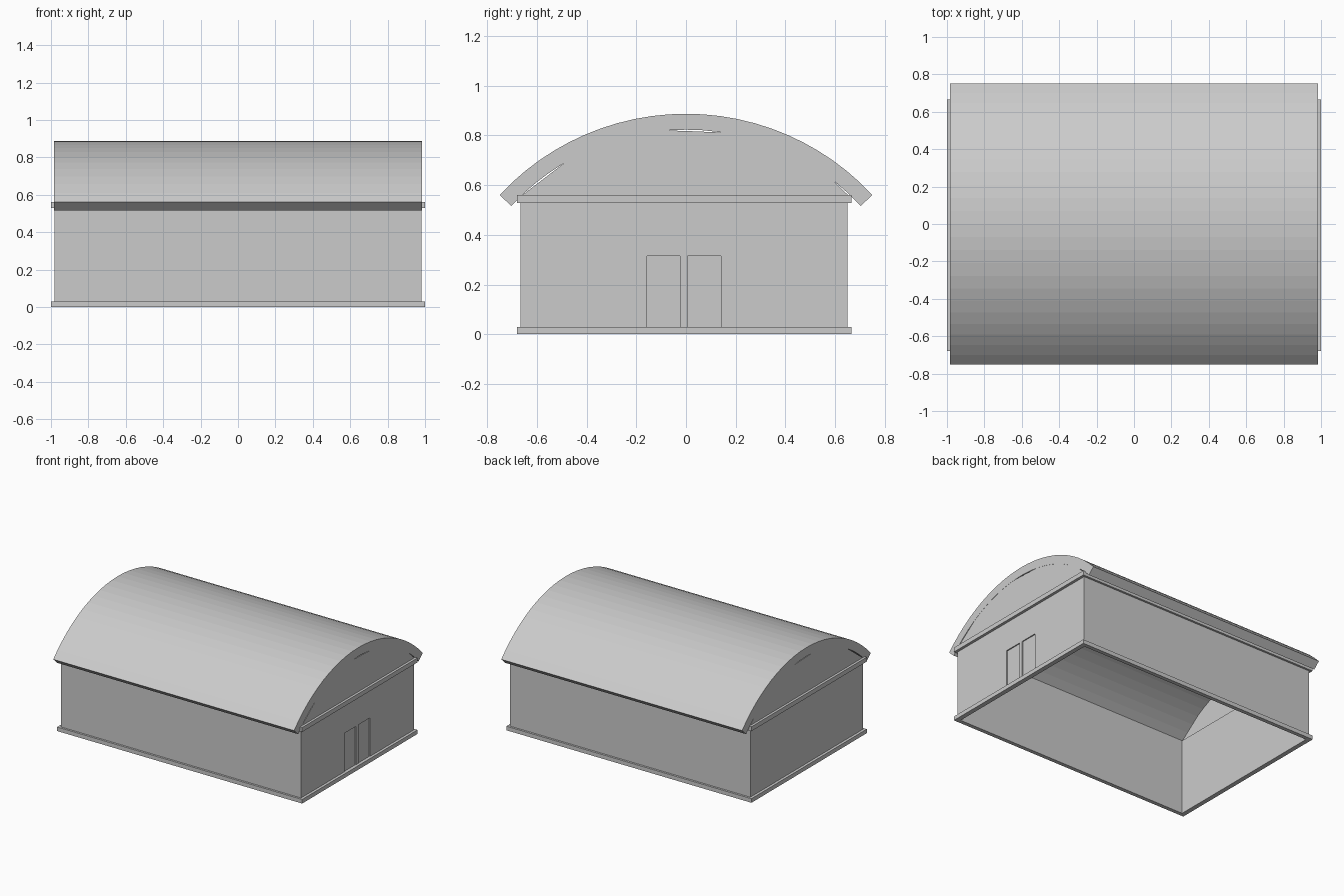
import bpy
from math import sin, cos, asin, sqrt

if "Cube" in bpy.data.objects:
    bpy.data.objects.remove(bpy.data.objects["Cube"])

CY = -0.0075          # the walls sit slightly towards the front
ARC_Z = -0.137        # centre height of the roof arc
R_OUT, R_IN = 1.024, 0.96


def mesh_object(name, verts, faces):
    me = bpy.data.meshes.new(name)
    me.from_pydata(verts, [], faces)
    me.update()
    ob = bpy.data.objects.new(name, me)
    bpy.context.collection.objects.link(ob)
    return ob


def ring(name, hx, hy, z0, z1, t):
    """Open rectangular frame with outer half sizes hx, hy and thickness t."""
    corners = [(-1, -1), (1, -1), (1, 1), (-1, 1)]
    v = []
    for d in (0, t):
        for z in (z0, z1):
            v += [(sx * (hx - d), CY + sy * (hy - d), z) for sx, sy in corners]
    f = []
    for i in range(4):
        j = (i + 1) % 4
        f += [(i, j, 4 + j, 4 + i), (8 + j, 8 + i, 12 + i, 12 + j),
              (4 + i, 4 + j, 12 + j, 12 + i), (j, i, 8 + i, 8 + j)]
    return mesh_object(name, v, f)


def box(name, x0, x1, y0, y1, z0, z1):
    bpy.ops.mesh.primitive_cube_add(size=1, location=((x0 + x1) / 2, (y0 + y1) / 2, (z0 + z1) / 2))
    ob = bpy.context.object
    ob.name = name
    ob.scale = (x1 - x0, y1 - y0, z1 - z0)
    return ob


def extrude_x(name, profile, x0, x1):
    """Extrude a counter-clockwise (y, z) profile along x."""
    n = len(profile)
    v = [(x, y, z) for x in (x0, x1) for y, z in profile]
    f = [tuple(reversed(range(n))), tuple(range(n, 2 * n))]
    f += [(i, (i + 1) % n, n + (i + 1) % n, n + i) for i in range(n)]
    return mesh_object(name, v, f)


# Walls, base band and eaves band
walls = ring("walls", 0.98, 0.6575, 0.0, 0.56, 0.014)
ring("base_band", 1.0, 0.6725, 0.0, 0.03, 0.024)
ring("eaves_band", 1.0, 0.6725, 0.528, 0.561, 0.024)

# Two shallow door recesses in the right end wall
for i, (y0, y1) in enumerate([(-0.157, -0.024), (0.006, 0.14)]):
    cutter = box(f"door_cutter_{i + 1}", 0.972, 1.05, y0, y1, 0.02, 0.314)
    cutter.hide_render = True
    cutter.hide_viewport = True
    mod = walls.modifiers.new("door_recess", 'BOOLEAN')
    mod.operation = 'DIFFERENCE'
    mod.solver = 'EXACT'
    mod.object = cutter

# Curved roof shell, built as quads along the arc
N = 24
A = asin(0.75 / R_OUT)
verts, faces = [], []
for i in range(N + 1):
    a = A - 2 * A * i / N
    for x in (-0.983, 0.983):
        for r in (R_OUT, R_IN):
            verts.append((x, r * sin(a), ARC_Z + r * cos(a)))
for i in range(N):
    b, c = 4 * i, 4 * i + 4
    faces += [(b, b + 2, c + 2, c), (b + 1, c + 1, c + 3, b + 3),
              (b, c, c + 1, b + 1), (b + 2, b + 3, c + 3, c + 2)]
e = 4 * N
faces += [(0, 1, 3, 2), (e, e + 2, e + 3, e + 1)]
mesh_object("roof", verts, faces)


# Gable panels under the roof, leaving the small slits below the arc
def arc(y, d):
    return (y, ARC_Z + sqrt(R_IN ** 2 - y * y) + d)


gable = [(-0.665, 0.54), (0.65, 0.54), (0.65, 0.562), arc(0.585, 0.002), arc(0.45, 0.02),
         arc(0.3, 0.02), arc(0.15, 0.0), arc(0.03, -0.006), arc(-0.075, 0.0), arc(-0.2, 0.02),
         arc(-0.36, 0.02), arc(-0.49, 0.0), (-0.665, 0.555)]
for side, x0 in (("left", -0.982), ("right", 0.972)):
    extrude_x(f"gable_{side}", gable, x0, x0 + 0.01)
